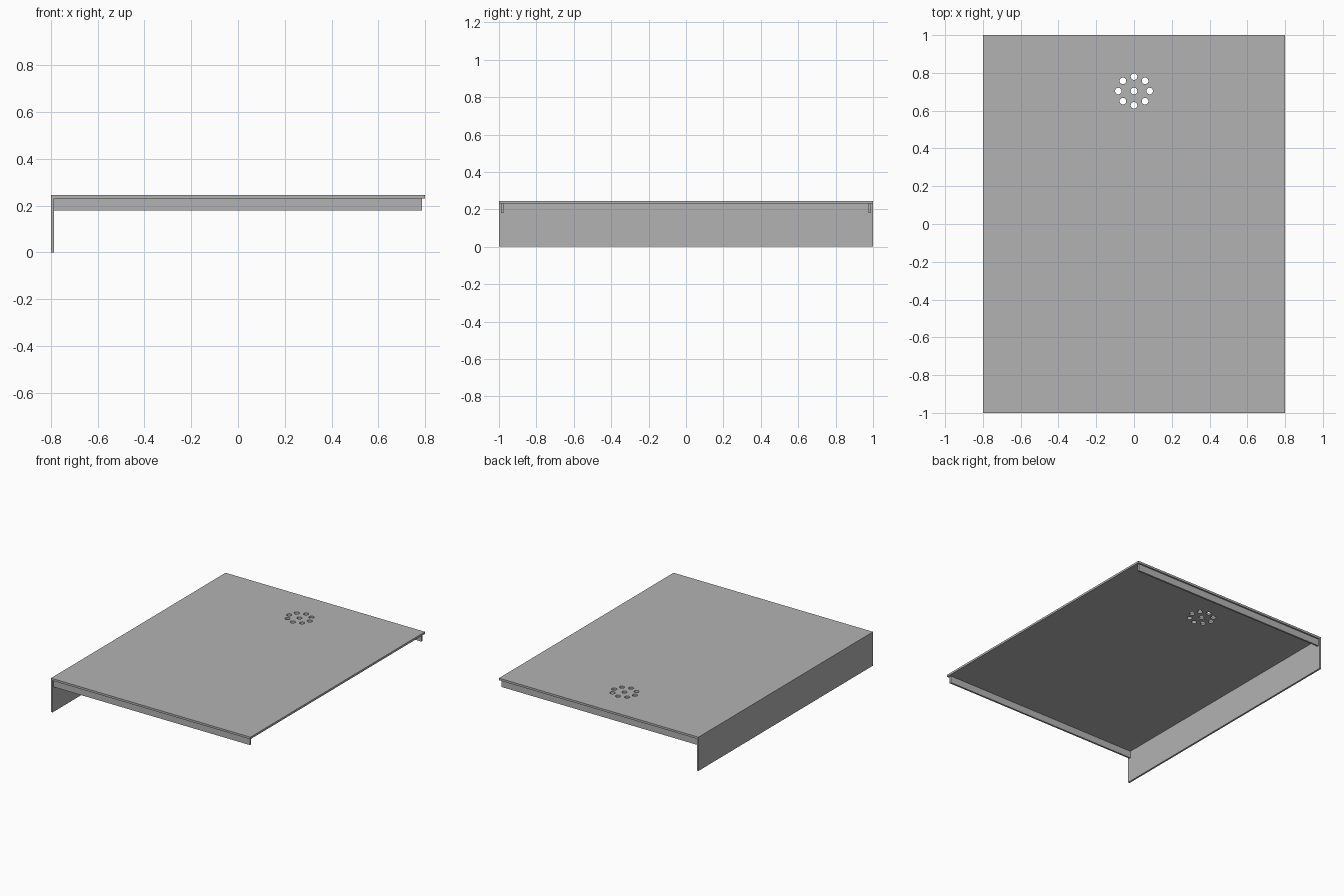
import bpy
import bmesh
from math import cos, sin, tau
from mathutils import Matrix, Vector

default = bpy.data.objects.get("Cube")
if default:
    bpy.data.objects.remove(default, do_unlink=True)

# Overall dimensions
HALF_X, HALF_Y = 0.8, 1.0
TOP, UNDER = 0.245, 0.23
SHEET = 0.013

metal = bpy.data.materials.new("grey metal")
metal.use_nodes = True
GREY = (0.45, 0.45, 0.45, 1)
metal.diffuse_color = GREY
metal.node_tree.nodes["Principled BSDF"].inputs["Base Color"].default_value = GREY


def make_object(name, bm):
    bmesh.ops.recalc_face_normals(bm, faces=bm.faces)
    mesh = bpy.data.meshes.new(name)
    bm.to_mesh(mesh)
    bm.free()
    mesh.materials.append(metal)
    obj = bpy.data.objects.new(name, mesh)
    bpy.context.collection.objects.link(obj)
    return obj


def box(name, low, high):
    low, high = Vector(low), Vector(high)
    bm = bmesh.new()
    place = Matrix.Translation((low + high) / 2) @ Matrix.Diagonal((*(high - low), 1))
    bmesh.ops.create_cube(bm, size=1, matrix=place)
    return make_object(name, bm)


# Top sheet folded down into a tall skirt on the right side
inner = -HALF_X + SHEET
profile = [(-HALF_X, 0), (inner, 0), (inner, UNDER),
           (HALF_X, UNDER), (HALF_X, TOP), (-HALF_X, TOP)]
bm = bmesh.new()
face = bm.faces.new([bm.verts.new((x, -HALF_Y, z)) for x, z in profile])
sweep = bmesh.ops.extrude_face_region(bm, geom=[face], use_keep_orig=True)
moved = [v for v in sweep["geom"] if isinstance(v, bmesh.types.BMVert)]
bmesh.ops.translate(bm, verts=moved, vec=(0, 2 * HALF_Y, 0))
tray = make_object("top_and_skirt", bm)

# Short flanges below the front and back edges
for name, y in (("front_flange", -0.982), ("back_flange", 0.982)):
    box(name, (inner, y - 0.0065, 0.18), (-inner, y + 0.0065, UNDER))

# Drain holes: one in the centre, eight around it
centres = [(0, 0)] + [(0.083 * cos(i * tau / 8), 0.076 * sin(i * tau / 8))
                      for i in range(8)]
bm = bmesh.new()
for x, y in centres:
    bmesh.ops.create_cone(bm, cap_ends=True, segments=24, radius1=0.0175,
                          radius2=0.0175, depth=0.1,
                          matrix=Matrix.Translation((x, 0.704 + y, TOP)))
cutter = make_object("drain_hole_cutter", bm)
cutter.hide_render = True
cutter.display_type = 'WIRE'
drill = tray.modifiers.new("drain_holes", 'BOOLEAN')
drill.operation = 'DIFFERENCE'
drill.solver = 'EXACT'
drill.object = cutter
